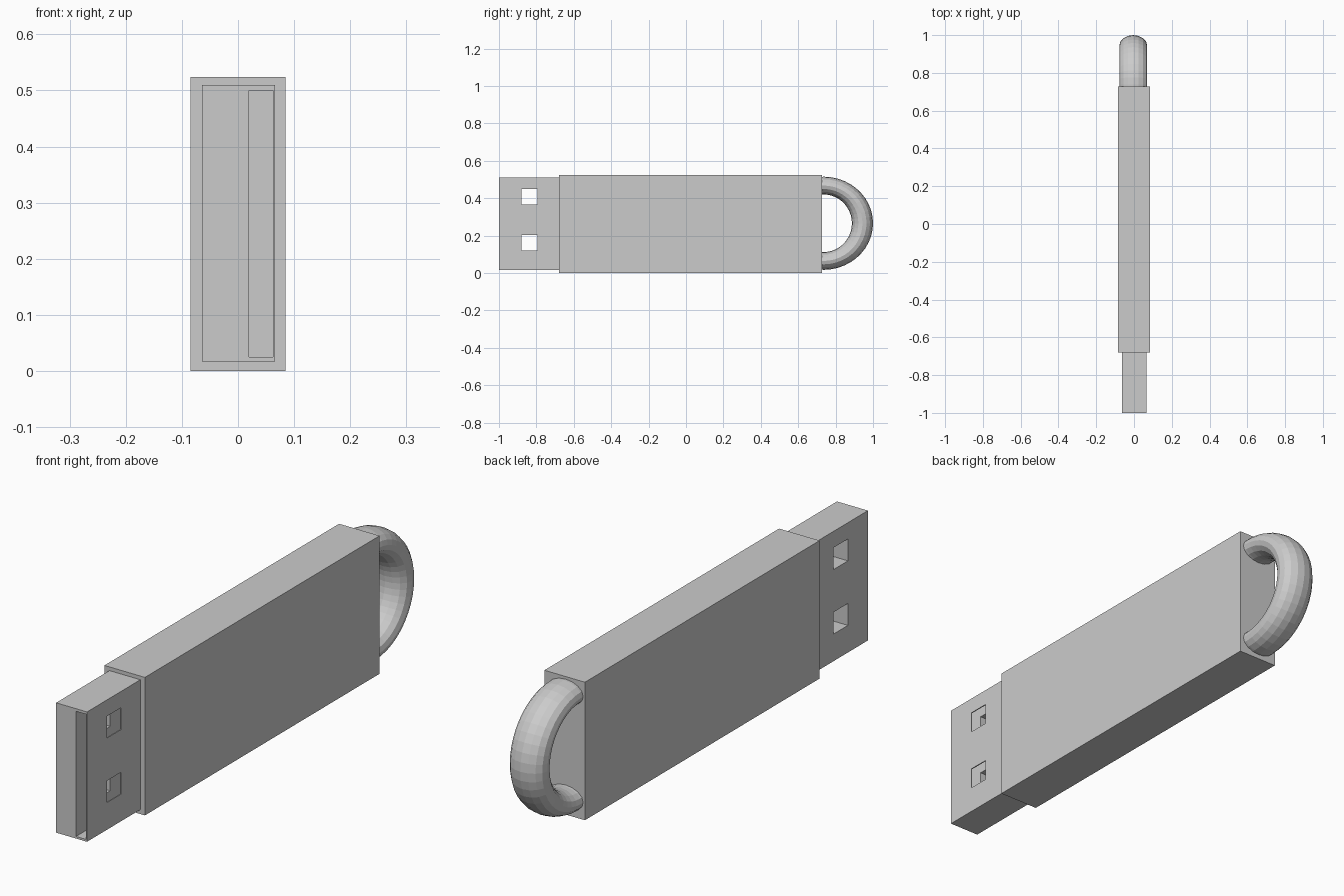
import bpy, bmesh
from math import sin, cos, pi

if "Cube" in bpy.data.objects:
    bpy.data.objects.remove(bpy.data.objects["Cube"])


def box(name, x, y, z):
    """Box from (min, max) ranges on each axis."""
    bm = bmesh.new()
    bmesh.ops.create_cube(bm, size=1)
    for v in bm.verts:
        v.co = [r[0] if c < 0 else r[1] for c, r in zip(v.co, (x, y, z))]
    me = bpy.data.meshes.new(name)
    bm.to_mesh(me)
    bm.free()
    ob = bpy.data.objects.new(name, me)
    bpy.context.collection.objects.link(ob)
    return ob


def cut(target, cutter):
    mod = target.modifiers.new("cut", 'BOOLEAN')
    mod.operation = 'DIFFERENCE'
    mod.solver = 'EXACT'
    mod.object = cutter
    bpy.context.view_layer.objects.active = target
    bpy.ops.object.modifier_apply(modifier=mod.name)
    bpy.data.objects.remove(cutter)


# Main casing
box("casing", (-0.085, 0.085), (-0.68, 0.728), (0, 0.524))

# Plug with an open slot and two windows running right through
plug = box("plug", (-0.064, 0.066), (-1, -0.675), (0.017, 0.51))
cut(plug, box("slot_cutter", (0.02, 0.062), (-1.1, -0.68), (0.025, 0.5)))
for z in (0.12, 0.365):
    cut(plug, box("window_cutter", (-0.2, 0.2), (-0.88, -0.795), (z, z + 0.083)))

# Keyring loop: oval section swept round a half ring, ends sunk in the casing
ARC, SIDES = 24, 16
CX, CY, CZ = -0.004, 0.735, 0.266
bm = bmesh.new()
rings = []
for i in range(ARC + 1):
    a = -pi * 0.54 + pi * 1.08 * i / ARC
    ring = []
    for j in range(SIDES):
        b = 2 * pi * j / SIDES
        ry = 0.2085 + 0.0565 * cos(b)
        rz = 0.2015 + 0.0475 * cos(b)
        ring.append(bm.verts.new((CX + 0.074 * sin(b), CY + ry * cos(a), CZ + rz * sin(a))))
    rings.append(ring)
for r, s in zip(rings, rings[1:]):
    for j in range(SIDES):
        k = (j + 1) % SIDES
        bm.faces.new((r[j], r[k], s[k], s[j]))
bm.faces.new(rings[0])
bm.faces.new(rings[-1])
bmesh.ops.recalc_face_normals(bm, faces=bm.faces)
me = bpy.data.meshes.new("keyring_loop")
bm.to_mesh(me)
bm.free()
bpy.context.collection.objects.link(bpy.data.objects.new("keyring_loop", me))
